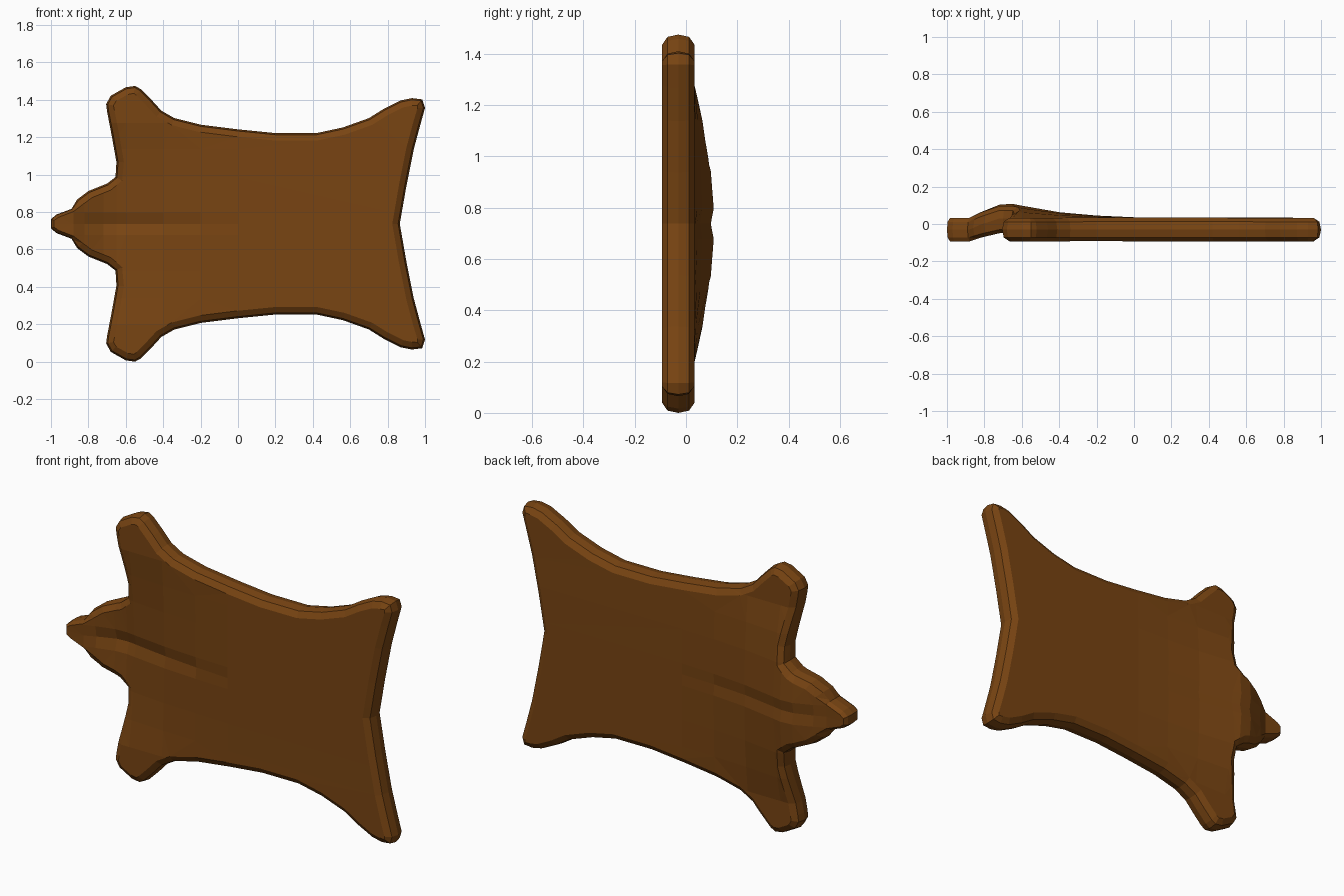
import bpy
import bmesh
from mathutils import Vector

cube = bpy.data.objects.get("Cube")
if cube:
    bpy.data.objects.remove(cube, do_unlink=True)

CENTRE_Z = 0.737
MID_Y = -0.03

# Upper half of the pelt outline: tail edge, hind leg, flank, front leg, neck, snout
half_outline = [
    (.865, 0), (.9, .2), (.94, .4), (.975, .53), (1, .62), (.985, .665),
    (.93, .672), (.87, .66), (.78, .615), (.7, .565), (.56, .515),
    (.42, .485), (.2, .485), (0, .505), (-.2, .53), (-.34, .565),
    (-.41, .605), (-.46, .66), (-.52, .72), (-.55, .737), (-.6, .73),
    (-.68, .685), (-.705, .64), (-.7, .6), (-.675, .47), (-.65, .33),
    (-.655, .25), (-.7, .215), (-.8, .175), (-.86, .13), (-.89, .08),
    (-.97, .05), (-1, .025),
]
outline = half_outline + [(x, -h) for x, h in reversed(half_outline[1:])]
points = [Vector(p) for p in outline]

# How far the neck rises along the body, and how that fades to the sides
rise_along = [(-1, 0), (-.88, 0), (-.82, .03), (-.72, .07), (-.65, .075),
              (-.6, .065), (-.4, .03), (-.2, .012), (0, .003), (1, 0)]
rise_across = [(0, 1), (.06, 1), (.25, .8), (.4, .45), (.54, 0), (1, 0)]
groove_along = [(-1, 0), (-.9, 0), (-.7, 1), (-.4, .7), (0, 0), (1, 0)]


def lookup(table, value):
    """Piecewise linear interpolation in a table of pairs."""
    for (a, va), (b, vb) in zip(table, table[1:]):
        if value <= b:
            return va + (vb - va) * max(0, value - a) / (b - a)
    return table[-1][1]


def inset(distance):
    """Outline moved inward, less so around the narrow snout."""
    result = []
    for i, p in enumerate(points):
        before = (p - points[i - 1]).normalized()
        after = (points[(i + 1) % len(points)] - p).normalized()
        along = (before + after).normalized()
        amount = distance * (.45 if p.x < -.88 else 1)
        result.append(p + Vector((-along.y, along.x)) * amount)
    return result


def add_material(obj, name, colour):
    mat = bpy.data.materials.new(name)
    mat.use_nodes = True
    mat.diffuse_color = colour
    for node in mat.node_tree.nodes:
        if node.type == 'BSDF_PRINCIPLED':
            node.inputs["Base Color"].default_value = colour
            node.inputs["Roughness"].default_value = .8
    obj.data.materials.append(mat)


bm = bmesh.new()

# Rounded rim: rings from the back sheet, round the edge, to the front sheet
rim_profile = [(.04, .063), (.009, .042), (0, 0), (.009, -.042), (.04, -.063)]
rings = []
for distance, depth in rim_profile:
    rings.append([bm.verts.new((p.x, depth, p.y)) for p in inset(distance)])
count = len(points)
for upper, lower in zip(rings, rings[1:]):
    for i in range(count):
        j = (i + 1) % count
        bm.faces.new((upper[i], upper[j], lower[j], lower[i]))
bm.faces.new(rings[0])
bm.faces.new(rings[-1])

# Cut lines across and along the sheets so that they can bend
cuts = [((x, 0, 0), (1, 0, 0)) for x, _ in rise_along[1:-1]]
cuts += [((0, 0, side * h), (0, 0, 1))
         for h, _ in rise_across[1:-1] for side in (-1, 1)]
cuts.append(((0, 0, 0), (0, 0, 1)))
for place, normal in cuts:
    geometry = bm.verts[:] + bm.edges[:] + bm.faces[:]
    bmesh.ops.bisect_plane(bm, geom=geometry, dist=.0001,
                           plane_co=place, plane_no=normal)

# Raise the neck, sink the groove along the spine, and put the pelt upright
for v in bm.verts:
    x, depth, h = v.co
    rise = lookup(rise_along, x) * lookup(rise_across, abs(h))
    groove = lookup(groove_along, x) * max(0, 1 - abs(h) / .06)
    if depth < 0:
        rise = rise * .7 + groove * .02
    else:
        rise -= groove * .012
    v.co = (x, MID_Y + depth + rise, CENTRE_Z + h)

bmesh.ops.triangulate(bm, faces=[f for f in bm.faces if len(f.verts) > 4])
bmesh.ops.recalc_face_normals(bm, faces=bm.faces[:])
mesh = bpy.data.meshes.new("pelt")
bm.to_mesh(mesh)
bm.free()
pelt = bpy.data.objects.new("pelt", mesh)
bpy.context.collection.objects.link(pelt)
add_material(pelt, "brown hide", (.188, .058, .006, 1))
